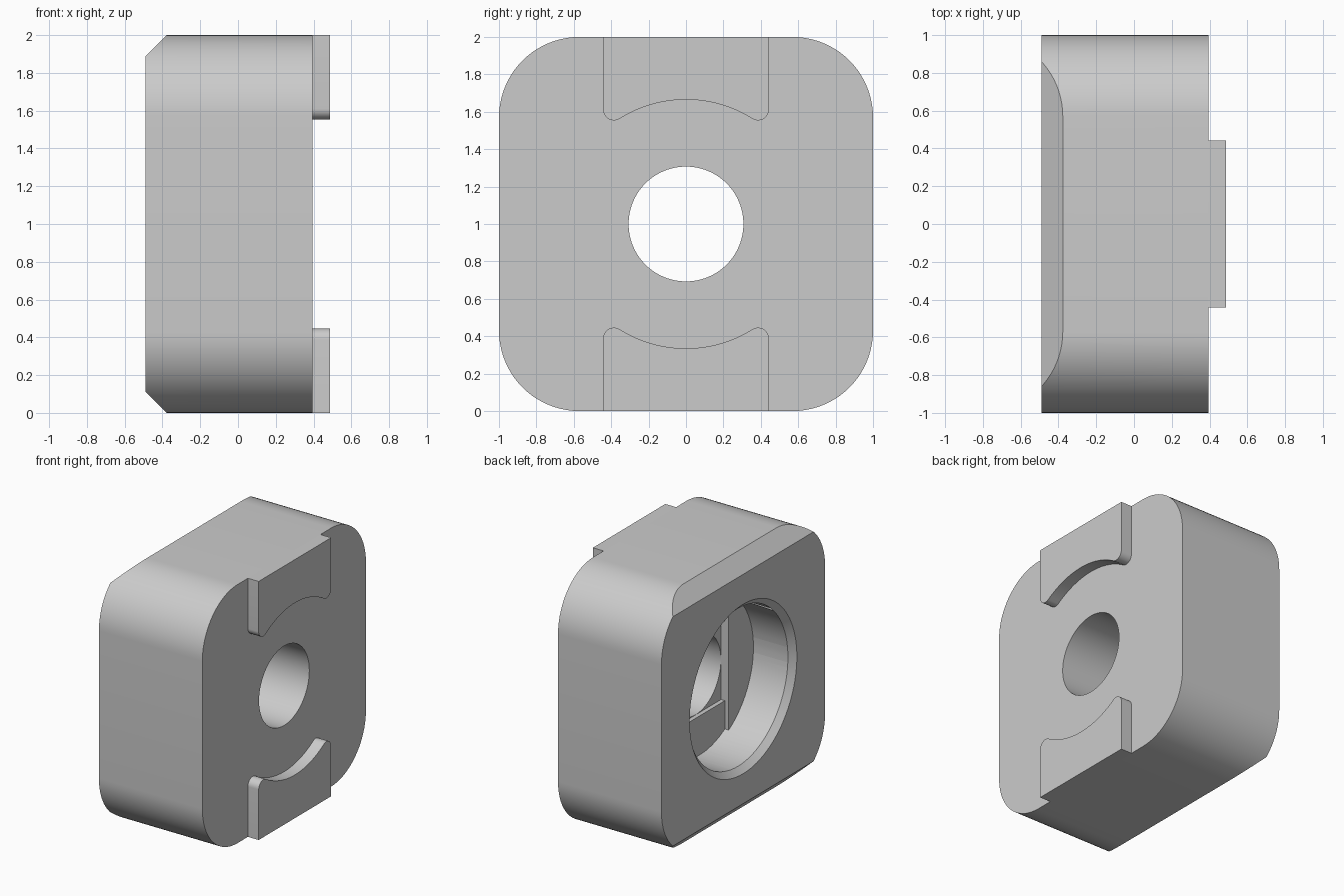
import bpy
import bmesh
from math import pi, cos, sin, sqrt, atan2, radians
from mathutils import Vector

cube = bpy.data.objects.get("Cube")
if cube:
    bpy.data.objects.remove(cube, do_unlink=True)

grey = bpy.data.materials.new("plain grey")
grey.use_nodes = True
colour = (0.6, 0.6, 0.6, 1)
grey.diffuse_color = colour
grey.node_tree.nodes["Principled BSDF"].inputs["Base Color"].default_value = colour

BACK, FACE, FRONT = -0.49, 0.395, 0.487   # body back, body face, pad face
MID = 1.0                                 # height of the bore axis
HOLE, BORE = 0.308, 0.61
FLOOR, STEP = -0.15, 0.033                # counterbore floor, bridging step


def arc(cy, cz, r, a0, a1, n):
    return [(cy + r * cos(a0 + (a1 - a0) * i / n),
             cz + r * sin(a0 + (a1 - a0) * i / n)) for i in range(n + 1)]


def circle(r, n=96):
    return arc(0, 0, r, 0, 2 * pi, n)[:-1]


def square(w, h):
    return [(w, h), (-w, h), (-w, -h), (w, -h)]


def prism(name, start, end, x0, x1):
    """Join two matching (y, z) outlines placed at x0 and x1."""
    bm = bmesh.new()
    a = [bm.verts.new((x0, y, z + MID)) for y, z in start]
    b = [bm.verts.new((x1, y, z + MID)) for y, z in end]
    bm.faces.new(a)
    bm.faces.new(b[::-1])
    for i in range(len(a)):
        j = (i + 1) % len(a)
        bm.faces.new((a[i], b[i], b[j], a[j]))
    bmesh.ops.recalc_face_normals(bm, faces=bm.faces)
    mesh = bpy.data.meshes.new(name)
    bm.to_mesh(mesh)
    bm.free()
    mesh.materials.append(grey)
    obj = bpy.data.objects.new(name, mesh)
    bpy.context.collection.objects.link(obj)
    return obj


def cut(target, start, end, x0, x1):
    cutter = prism("cutter", start, end, x0, x1)
    cutter.hide_render = True
    mod = target.modifiers.new("cut", 'BOOLEAN')
    mod.operation, mod.solver, mod.object = 'DIFFERENCE', 'EXACT', cutter
    bpy.context.view_layer.objects.active = target
    bpy.ops.object.modifier_apply(modifier=mod.name)
    bpy.data.objects.remove(cutter, do_unlink=True)


# Rounded square body
R = 0.43
outline = []
for k, (sy, sz) in enumerate([(1, 1), (-1, 1), (-1, -1), (1, -1)]):
    outline += arc(sy * (1 - R), sz * (1 - R), R, k * pi / 2, (k + 1) * pi / 2, 20)
body = prism("body", outline, outline, BACK, FACE)

# Flat chamfers on the top and bottom back edges
bm = bmesh.new()
bm.from_mesh(body.data)
for s in (1, -1):
    bmesh.ops.bisect_plane(
        bm, geom=bm.verts[:] + bm.edges[:] + bm.faces[:],
        plane_co=Vector((BACK + 0.113, 0, MID + s)),
        plane_no=Vector((-1, 0, s)), clear_outer=True)
    bmesh.ops.holes_fill(bm, edges=[e for e in bm.edges if e.is_boundary])
bmesh.ops.recalc_face_normals(bm, faces=bm.faces)
bm.to_mesh(body.data)
bm.free()

# Counterbore with chamfered rim, then slot, square and through hole
cut(body, circle(BORE), circle(BORE), BACK - 0.1, FLOOR)
cut(body, circle(BORE + 0.095), circle(BORE - 0.01), BACK - 0.05, BACK + 0.055)
half = sqrt(BORE ** 2 - HOLE ** 2)
lip = atan2(half, HOLE)
slot = (arc(0, 0, BORE, lip, pi - lip, 24)
        + arc(0, 0, BORE, pi + lip, 2 * pi - lip, 24))
cut(body, slot, slot, FLOOR - 0.05, FLOOR + STEP)
box = square(HOLE, HOLE)
cut(body, box, box, FLOOR - 0.05, FLOOR + 2 * STEP)
cut(body, circle(HOLE - 0.001), circle(HOLE - 0.001), FLOOR - 0.05, FACE + 0.1)

# Raised locating pads with a concave edge and rounded tips
W, CURVE, TIP = 0.443, 0.665, 0.058
ty = W - TIP
tz = sqrt((CURVE + TIP) ** 2 - ty ** 2)
lean = atan2(tz, ty)
right = arc(ty, tz, TIP, 0, lean - pi, 12)
left = [(-y, z) for y, z in reversed(right)]
concave = arc(0, 0, CURVE, lean, pi - lean, 32)[1:-1]
pad = [(W, 1)] + right + concave + left + [(-W, 1)]
parts = [body]
for name, s in (("upper_pad", 1), ("lower_pad", -1)):
    shape = [(y, s * z) for y, z in pad]
    parts.append(prism(name, shape, shape, FACE, FRONT))

# Smooth curved walls, keep edges sharp
bpy.ops.object.select_all(action='DESELECT')
for obj in parts:
    obj.select_set(True)
bpy.context.view_layer.objects.active = body
bpy.ops.object.shade_smooth_by_angle(angle=radians(25))
